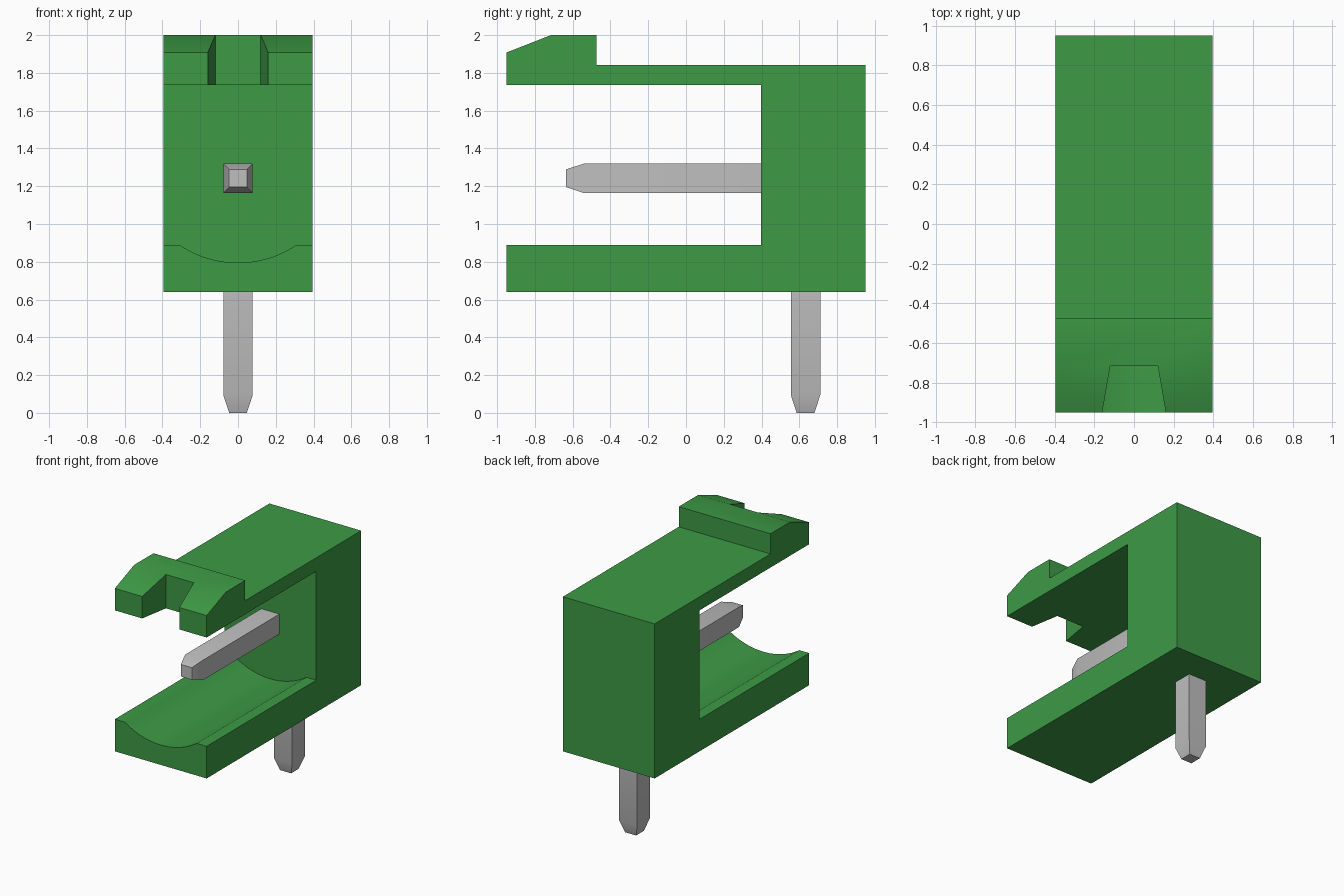
import bpy, bmesh, math
from mathutils import Vector

cube = bpy.data.objects.get("Cube")
if cube:
    bpy.data.objects.remove(cube, do_unlink=True)


def material(name, rgb):
    m = bpy.data.materials.new(name)
    m.use_nodes = True
    m.diffuse_color = (*rgb, 1)
    m.node_tree.nodes["Principled BSDF"].inputs["Base Color"].default_value = (*rgb, 1)
    return m


green = material("green plastic", (0.047, 0.325, 0.06))
metal = material("grey metal", (0.52, 0.52, 0.52))


def make_object(name, bm, mat):
    bmesh.ops.recalc_face_normals(bm, faces=bm.faces)
    mesh = bpy.data.meshes.new(name)
    bm.to_mesh(mesh)
    bm.free()
    mesh.materials.append(mat)
    ob = bpy.data.objects.new(name, mesh)
    bpy.context.collection.objects.link(ob)
    return ob


def prism(name, points, direction, mat):
    """Extrude a flat outline along a direction."""
    bm = bmesh.new()
    face = bm.faces.new([bm.verts.new(p) for p in points])
    new = bmesh.ops.extrude_face_region(bm, geom=[face])["geom"]
    bmesh.ops.translate(bm, vec=direction,
                        verts=[v for v in new if isinstance(v, bmesh.types.BMVert)])
    return make_object(name, bm, mat)


def smooth(ob):
    bpy.ops.object.select_all(action="DESELECT")
    ob.select_set(True)
    bpy.context.view_layer.objects.active = ob
    bpy.ops.object.shade_smooth_by_angle(angle=math.radians(30))


def cut(ob, cutter):
    """Subtract a cutter, apply the result and remove the cutter."""
    cutter.hide_render = True
    mod = ob.modifiers.new("cut", "BOOLEAN")
    mod.operation, mod.solver, mod.object = "DIFFERENCE", "EXACT", cutter
    bpy.ops.object.select_all(action="DESELECT")
    ob.select_set(True)
    bpy.context.view_layer.objects.active = ob
    bpy.ops.object.modifier_apply(modifier=mod.name)
    bpy.data.objects.remove(cutter, do_unlink=True)


# Housing: side outline with the sloped catch on top
W = 0.395
side = [(-0.95, 0.64), (0.95, 0.64), (0.95, 1.843), (-0.475, 1.843),
        (-0.475, 2.0), (-0.715, 2.0), (-0.95, 1.908)]
housing = prism("housing", [(-W, y, z) for y, z in side], (2 * W, 0, 0), green)

# Cavity between the arms, with a round trough in its floor
half, floor, sag = 0.31, 0.89, 0.095
radius = (half ** 2 + sag ** 2) / (2 * sag)
sweep = math.asin(half / radius)
outline = [(-0.6, floor), (-0.6, 1.737), (0.6, 1.737), (0.6, floor)]
for i in range(25):
    a = sweep * (1 - i / 12)
    outline.append((radius * math.sin(a), floor - sag + radius * (1 - math.cos(a))))
cut(housing, prism("cavity_cutter", [(x, -1.1, z) for x, z in outline], (0, 1.497, 0), green))

# Tapered notch through the catch
notch = [(-0.12, -0.715), (0.12, -0.715), (0.177, -1.05), (-0.177, -1.05)]
cut(housing, prism("notch_cutter", [(x, y, 1.5) for x, y in notch], (0, 0, 0.7), green))
smooth(housing)


# Square pins with tapered tips
def pin(name, base, tip):
    base, tip = Vector(base), Vector(tip)
    axis = (tip - base).normalized()
    u = Vector((1, 0, 0))
    v = axis.cross(u)
    bm = bmesh.new()
    rings = []
    for centre, r in ((base, 0.078), (tip - axis * 0.095, 0.078), (tip, 0.047)):
        rings.append([bm.verts.new(centre + u * r * a + v * r * b)
                      for a, b in ((-1, -1), (1, -1), (1, 1), (-1, 1))])
    for lo, hi in zip(rings, rings[1:]):
        for i in range(4):
            j = (i + 1) % 4
            bm.faces.new((lo[i], lo[j], hi[j], hi[i]))
    bm.faces.new(rings[0])
    bm.faces.new(rings[-1])
    smooth(make_object(name, bm, metal))


pin("contact_pin", (0, 0.41, 1.242), (0, -0.635, 1.242))
pin("solder_pin", (0, 0.633, 0.655), (0, 0.633, 0))
